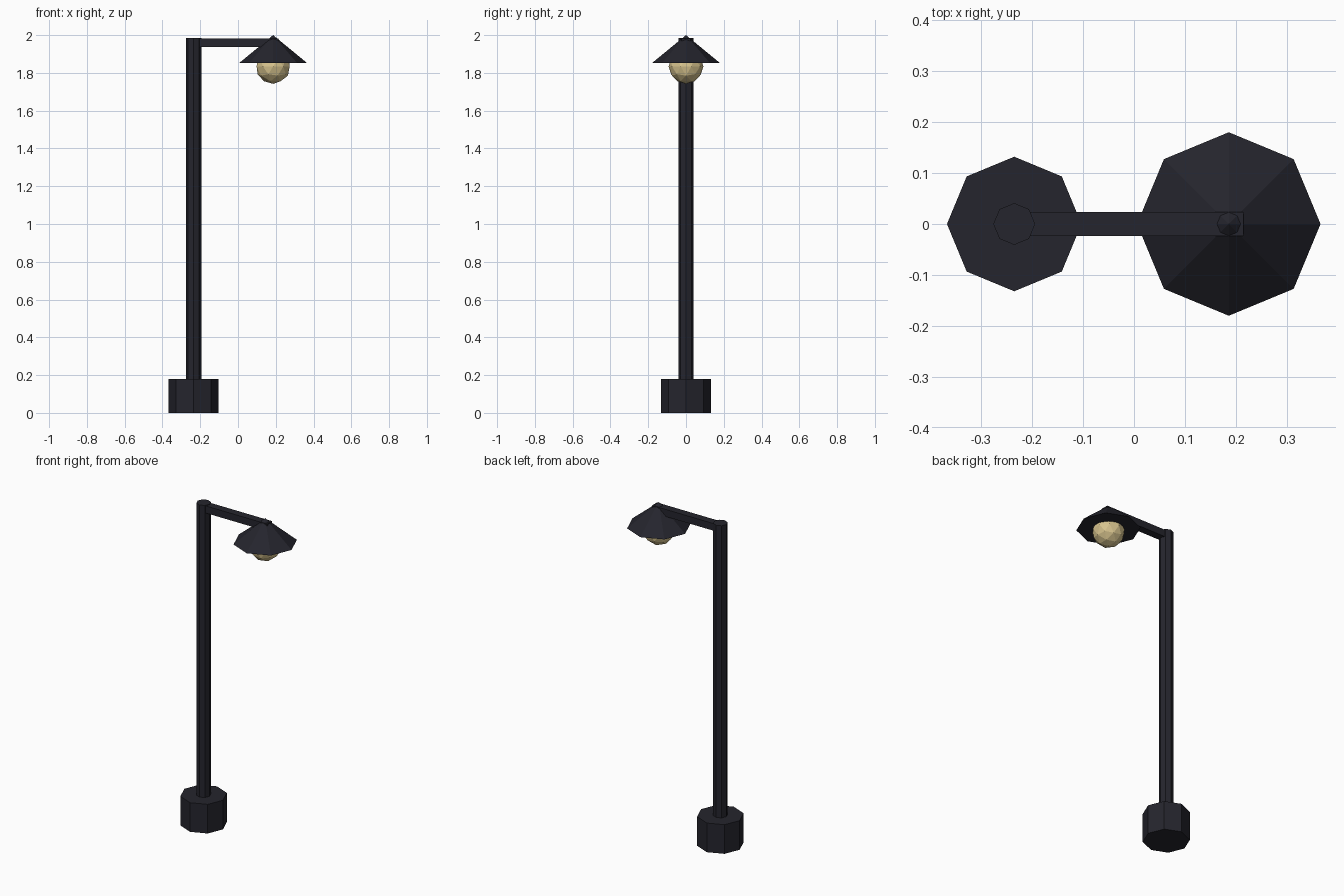
import bpy

# Remove the default cube
cube = bpy.data.objects.get("Cube")
if cube:
    bpy.data.objects.remove(cube, do_unlink=True)

POST_X, LAMP_X = -0.235, 0.186


def make_material(name, color):
    mat = bpy.data.materials.new(name)
    mat.use_nodes = True
    mat.diffuse_color = color
    mat.node_tree.nodes["Principled BSDF"].inputs["Base Color"].default_value = color
    return mat


def finish(name, mat):
    obj = bpy.context.object
    obj.name = name
    obj.data.materials.append(mat)
    bpy.ops.object.shade_flat()
    return obj


def octagon(name, x, z0, z1, r0, r1, mat):
    """Eight-sided column or cone between two heights."""
    bpy.ops.mesh.primitive_cone_add(vertices=8, radius1=r0, radius2=r1,
                                    depth=z1 - z0, location=(x, 0, (z0 + z1) / 2))
    return finish(name, mat)


iron = make_material("dark iron", (0.018, 0.018, 0.026, 1))
glow = make_material("warm cream glass", (0.68, 0.55, 0.27, 1))

# Post
octagon("base", POST_X, 0, 0.18, 0.132, 0.132, iron)
octagon("pole", POST_X, 0.1, 1.985, 0.041, 0.041, iron)

# Arm reaching from the pole to just past the lamp
arm_end = 0.215
bpy.ops.mesh.primitive_cube_add(size=1, location=((POST_X + arm_end) / 2, 0, 1.959))
bpy.context.object.scale = (arm_end - POST_X, 0.048, 0.044)
bpy.ops.object.transform_apply(location=False, rotation=False, scale=True)
finish("arm", iron)

# Lamp
octagon("shade", LAMP_X, 1.852, 2.0, 0.18, 0, iron)
bpy.ops.mesh.primitive_ico_sphere_add(subdivisions=2, radius=0.092,
                                      location=(LAMP_X, 0, 1.834))
finish("bulb", glow)
